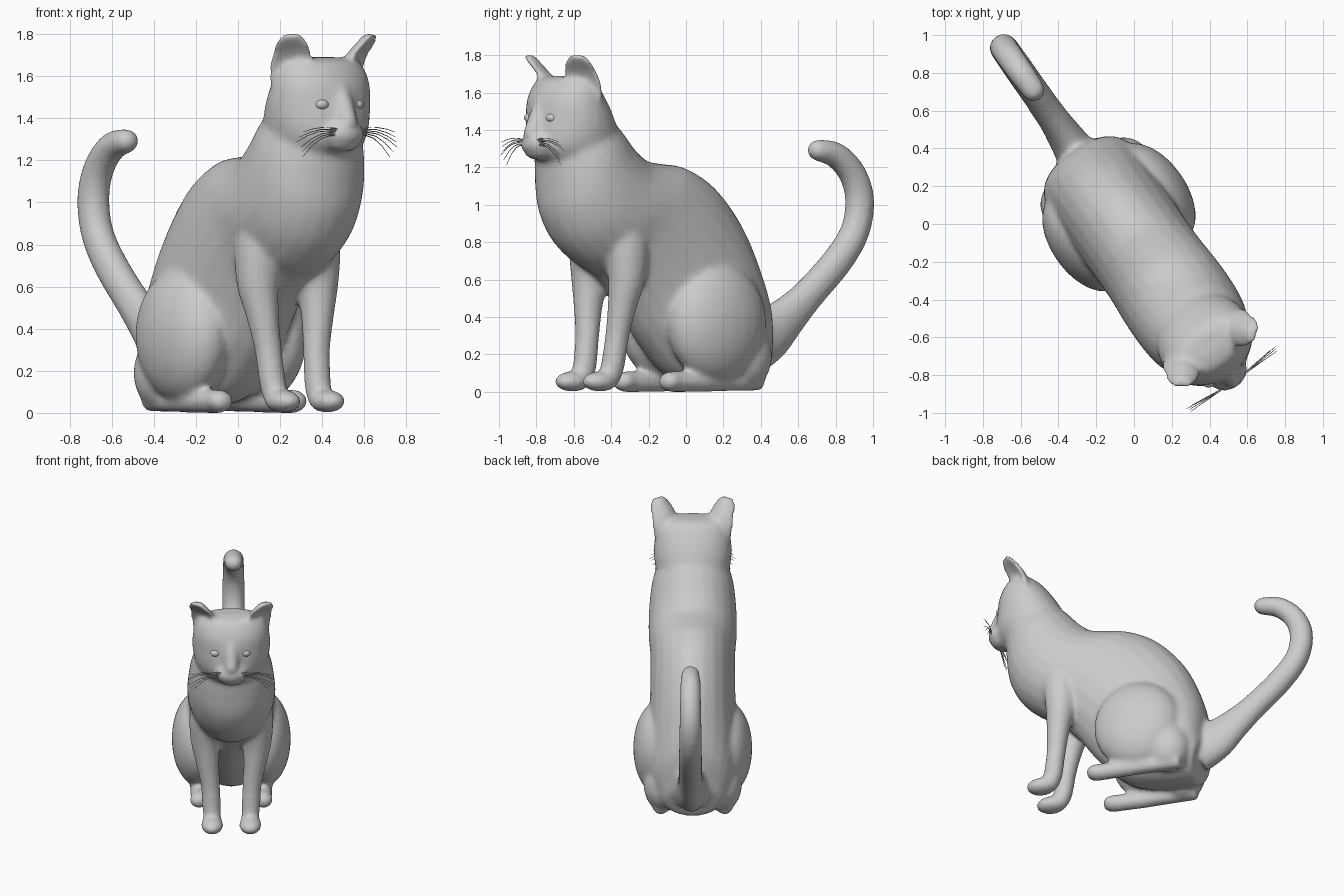
import bpy, bmesh, math
from mathutils import Matrix, Vector

cube = bpy.data.objects.get("Cube")
if cube:
    bpy.data.objects.remove(cube)

# The cat is modelled facing -y, then turned to sit diagonally
PLACE = Matrix.Translation((-0.037, -0.026, 0)) @ Matrix.Rotation(math.radians(35), 4, 'Z')

grey = bpy.data.materials.new("plain_grey")
grey.use_nodes = True
grey.diffuse_color = (0.6, 0.6, 0.6, 1)
grey.node_tree.nodes["Principled BSDF"].inputs["Base Color"].default_value = grey.diffuse_color


def refine(stations, steps=4):
    """Smooth curve through equal-length tuples of numbers."""
    out, last = [], len(stations) - 1
    for i in range(last):
        quad = [stations[min(max(i + k, 0), last)] for k in (-1, 0, 1, 2)]
        for t in (s / steps for s in range(steps)):
            out.append(tuple(
                b + t * ((c - a) + t * ((2 * a - 5 * b + 4 * c - d) + t * (3 * b - a - 3 * c + d))) / 2
                if t else b for a, b, c, d in zip(*quad)))
    return out + [stations[-1]]


def loft(bm, rings):
    """Skin a list of equal point rings and cap both ends."""
    loops = [[bm.verts.new(p) for p in ring] for ring in rings]
    n = len(loops[0])
    for a, b in zip(loops, loops[1:]):
        for i in range(n):
            j = (i + 1) % n
            bm.faces.new((a[i], a[j], b[j], b[i]))
    bm.faces.new(loops[0])
    bm.faces.new(loops[-1])


def oval(center, axis_a, axis_b, n=24):
    angles = [2 * math.pi * i / n for i in range(n)]
    return [center + axis_a * math.cos(t) + axis_b * math.sin(t) for t in angles]


def span_loft(bm, stations):
    """Rings given by back y, back z, front y, front z and half width."""
    rings = []
    for by, bz, fy, fz, width in refine(stations):
        a, b = Vector((0, by, bz)), Vector((0, fy, fz))
        rings.append(oval((a + b) / 2, Vector((width, 0, 0)), (a - b) / 2))
    loft(bm, rings)


def limb(bm, points):
    """Tube through points (x, y, z, radius) with an optional taller radius last."""
    centers = [Vector(p[:3]) for p in points]
    rings = []
    for i, p in enumerate(points):
        along = centers[min(i + 1, len(points) - 1)] - centers[max(i - 1, 0)]
        side = Vector((1, 0, 0))
        side = (side - along * side.dot(along) / along.length_squared).normalized()
        up = along.normalized().cross(side)
        rings.append(oval(centers[i], side * p[3], up * p[-1], 16))
    loft(bm, rings)


def ball(bm, center, radii):
    m = Matrix.Translation(center) @ Matrix.Diagonal((*radii, 1))
    bmesh.ops.create_uvsphere(bm, u_segments=24, v_segments=16, radius=1, matrix=m)


def finish(bm, name):
    bmesh.ops.recalc_face_normals(bm, faces=bm.faces)
    for f in bm.faces:
        f.smooth = True
    mesh = bpy.data.meshes.new(name)
    bm.to_mesh(mesh)
    bm.free()
    mesh.materials.append(grey)
    obj = bpy.data.objects.new(name, mesh)
    bpy.context.collection.objects.link(obj)
    obj.matrix_world = PLACE
    return obj


bm = bmesh.new()

# Torso from rump to neck
span_loft(bm, [
    (.50, .28, .42, .02, .19),
    (.50, .50, .22, .02, .27),
    (.445, .70, -.05, .07, .295),
    (.345, .91, -.25, .26, .29),
    (.18, 1.10, -.38, .44, .285),
    (.0, 1.2, -.53, .61, .285),
    (-.14, 1.22, -.67, .69, .295),
    (-.26, 1.24, -.79, .80, .297),
    (-.36, 1.31, -.865, .95, .29),
    (-.45, 1.41, -.885, 1.11, .272),
    (-.54, 1.50, -.89, 1.23, .235)])

# Head from chin to crown
span_loft(bm, [(back, z, front, z, width) for z, front, back, width in (
    (1.22, -.89, -.50, .17), (1.28, -.945, -.46, .225), (1.36, -.96, -.46, .253),
    (1.46, -.95, -.50, .262), (1.55, -.94, -.55, .255), (1.62, -.91, -.60, .235),
    (1.67, -.87, -.645, .195), (1.69, -.80, -.69, .1))])

# Muzzle, chin, nose and bridge
ball(bm, (0, -.935, 1.325), (.11, .085, .07))
ball(bm, (0, -.935, 1.275), (.085, .06, .035))
ball(bm, (0, -.995, 1.38), (.035, .03, .03))
limb(bm, [(0, -.89, 1.55, .05), (0, -.938, 1.46, .05), (0, -.975, 1.38, .048)])

# Tail, tall and narrow where it leaves the rump
limb(bm, refine([
    (.01, .42, .24, .12, .17), (.012, .56, .31, .1, .15), (.015, .68, .40, .085, .115),
    (.015, .82, .52, .08, .09), (.015, 1.01, .70, .08, .085), (.015, 1.125, .86, .078, .08),
    (.015, 1.155, 1.03, .076, .08), (.015, 1.105, 1.17, .073, .075),
    (.015, 1.0, 1.265, .07, .07), (.015, .885, 1.292, .063, .06)]))
ball(bm, (.015, .885, 1.292), (.063, .06, .058))

for s in (-1, 1):
    # Front leg and paw
    limb(bm, refine([(s * x, y, z, r) for x, y, z, r in (
        (.125, -.57, .05, .055), (.13, -.54, .13, .064), (.14, -.515, .3, .065),
        (.16, -.495, .47, .08), (.172, -.475, .62, .103), (.16, -.475, .80, .122),
        (.125, -.48, .96, .12), (.08, -.50, 1.08, .09))]))
    ball(bm, (s * .128, -.62, .055), (.077, .105, .055))

    # Haunch, hind foot and hock
    ball(bm, (s * .225, .075, .37), (.175, .30, .32))
    limb(bm, [(s * .215, -.22, .055, .058), (s * .22, 0, .055, .056), (s * .215, .37, .06, .055)])
    ball(bm, (s * .215, -.22, .055), (.066, .065, .055))
    ball(bm, (s * .195, .28, .19), (.135, .15, .18))

    # Cupped ear, opening outward
    wide = Vector((s * .82, .57, 0))
    facing = Vector((s * .57, -.82, 0))
    rings = []
    for x, y, z, w in refine([(.16, -.74, 1.55, .105), (.175, -.755, 1.63, .108),
                              (.195, -.79, 1.71, .097), (.222, -.83, 1.77, .073),
                              (.232, -.845, 1.803, .042)], 3):
        center = Vector((s * x, y, z))
        rings.append([p + facing * w * .4 * (((p - center).dot(wide) / w) ** 2 - .6)
                      for p in oval(center, wide * w, facing * .032)])
    loft(bm, rings)

# Merge everything into one smooth skin
body = finish(bm, "cat_body")
remesh = body.modifiers.new("merge", 'REMESH')
remesh.mode = 'VOXEL'
remesh.voxel_size = 0.013
remesh.use_smooth_shade = True
soften = body.modifiers.new("soften", 'SMOOTH')
soften.factor = 0.5
soften.iterations = 20

# Eyes
for s, side in ((-1, "right"), (1, "left")):
    bm = bmesh.new()
    ball(bm, (s * .1 - .006, -.912, 1.465), (.036, .03, .026))
    finish(bm, side + "_eye")

# Whiskers fanning from the muzzle
for s, side in ((-1, "right"), (1, "left")):
    bm = bmesh.new()
    for i in range(6):
        drop = .01 + i * .018
        reach = .29 - .012 * abs(i - 2)
        limb(bm, [(s * (.05 + (reach - .05) * t), -.985 + .012 * (i % 3) * t,
                   1.345 - .006 * i + .014 * math.sin(math.pi * t) - drop * t * t,
                   .0032 - .002 * t) for t in (0, .25, .5, .75, 1)])
    finish(bm, side + "_whiskers")
